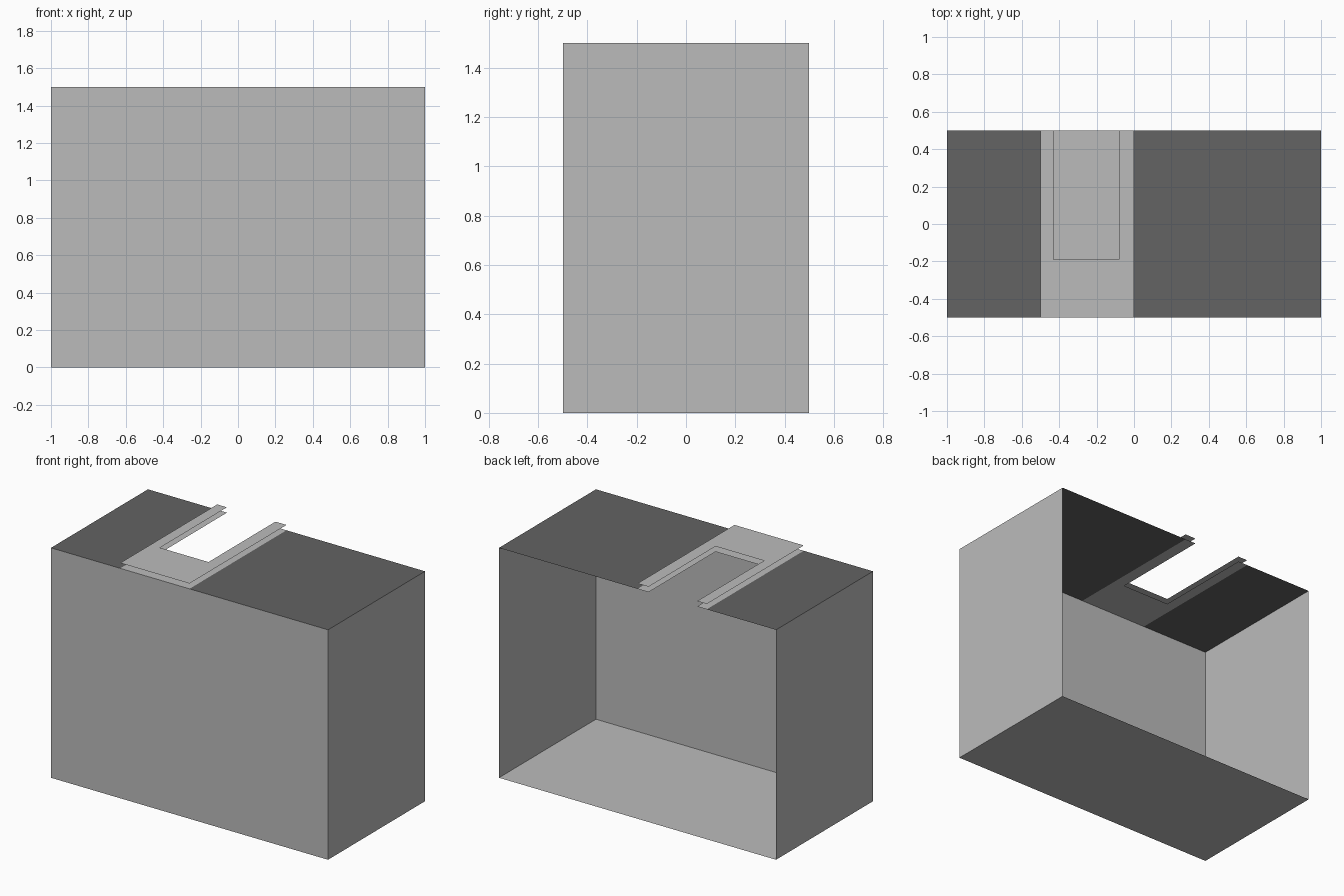
import bpy

if "Cube" in bpy.data.objects:
    bpy.data.objects.remove(bpy.data.objects["Cube"])

W, D, H = 1.0, 0.5, 1.5          # half width, half depth, height
LIFT = 0.035                     # gap between the two trim sheets


def material(name, v):
    m = bpy.data.materials.new(name)
    m.diffuse_color = (v, v, v, 1)
    m.use_nodes = True
    m.node_tree.nodes["Principled BSDF"].inputs["Base Color"].default_value = m.diffuse_color
    return m


light = material("light grey", 0.5)
dark = material("dark grey", 0.125)


def sheet(name, points, mat):
    """One flat single-polygon panel."""
    me = bpy.data.meshes.new(name)
    me.from_pydata(points, [], [list(range(len(points)))])
    me.materials.append(mat)
    ob = bpy.data.objects.new(name, me)
    bpy.context.collection.objects.link(ob)
    return ob


def flat(name, outline, z, mat):
    return sheet(name, [(x, y, z) for x, y in outline], mat)


def rect(x0, x1, y0, y1):
    return [(x0, y0), (x1, y0), (x1, y1), (x0, y1)]


# shell: floor, front wall and two side walls, open at the back
flat("floor", rect(-W, W, -D, D)[::-1], 0, light)
sheet("front_wall", [(-W, -D, 0), (W, -D, 0), (W, -D, H), (-W, -D, H)], light)
sheet("right_wall", [(W, -D, 0), (W, D, 0), (W, D, H), (W, -D, H)], light)
sheet("left_wall", [(-W, D, 0), (-W, -D, 0), (-W, -D, H), (-W, D, H)], light)

# dark roof on both sides of the opening
flat("left_roof", rect(-W, -0.5, -D, D), H, dark)
flat("right_roof", rect(0, W, -D, D), H, dark)

# U-shaped trim around the roof opening, as two stacked sheets
u_shape = [(-0.5, -D), (0, -D), (0, D), (-0.08, D),
           (-0.08, -0.19), (-0.43, -0.19), (-0.43, D), (-0.5, D)]
flat("lower_trim", u_shape, H, light)
flat("upper_trim", u_shape, H + LIFT, light)
